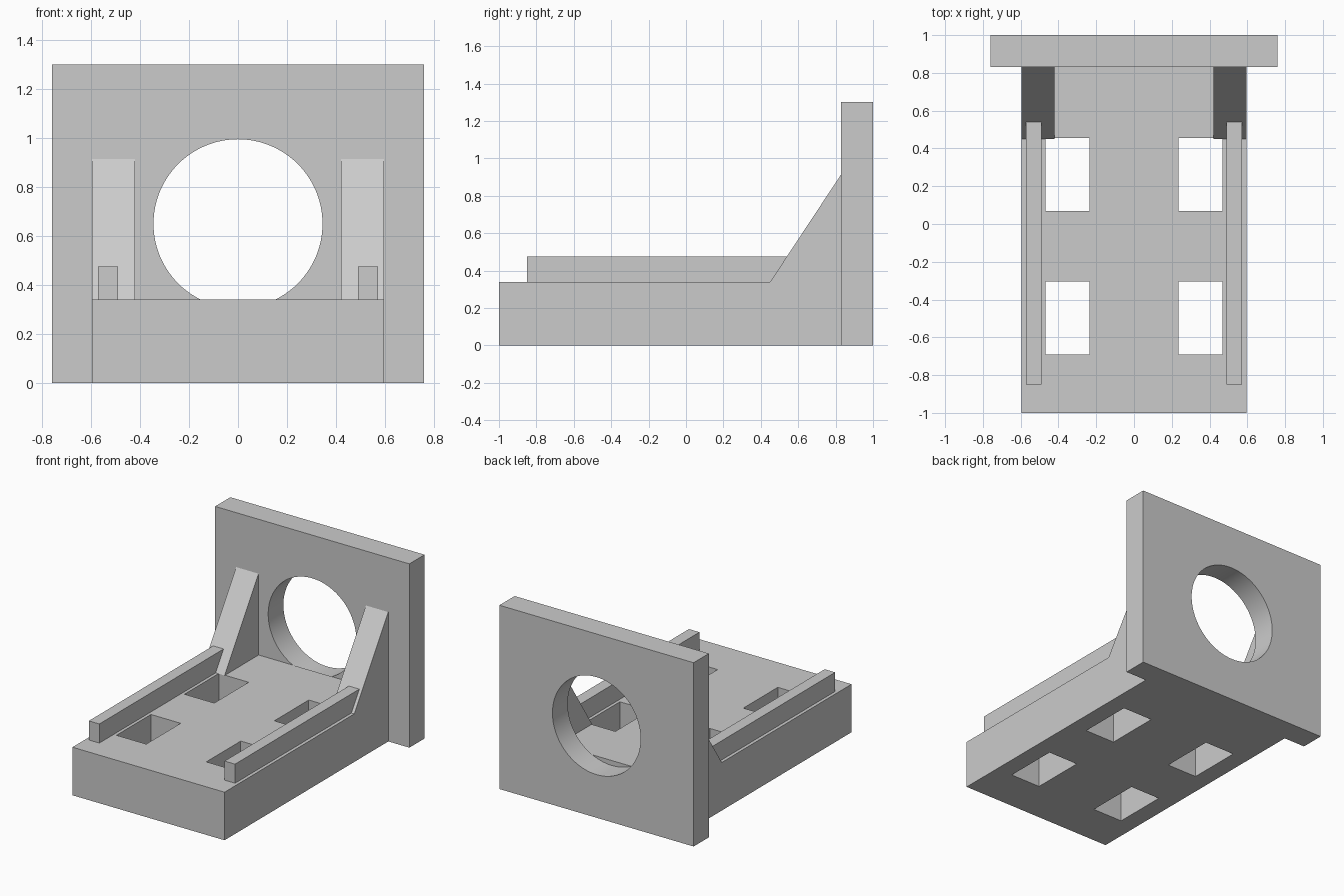
import bpy
import bmesh
from math import pi
from mathutils import Vector

if "Cube" in bpy.data.objects:
    bpy.data.objects.remove(bpy.data.objects["Cube"])

grey = bpy.data.materials.new("light grey")
GREY = (0.6, 0.6, 0.6, 1)
grey.use_nodes = True
grey.diffuse_color = GREY
grey.node_tree.nodes["Principled BSDF"].inputs["Base Color"].default_value = GREY

BASE_HALF, BASE_TOP = 0.595, 0.34
PLATE_FRONT, PLATE_HALF, PLATE_TOP = 0.83, 0.76, 1.3


def prism(name, profile, x0, x1):
    """Extrude a (y, z) profile from x0 to x1."""
    bm = bmesh.new()
    face = bm.faces.new([bm.verts.new((x0, y, z)) for y, z in profile])
    out = bmesh.ops.extrude_face_region(bm, geom=[face])
    moved = [v for v in out["geom"] if isinstance(v, bmesh.types.BMVert)]
    bmesh.ops.translate(bm, verts=moved, vec=Vector((x1 - x0, 0, 0)))
    bmesh.ops.recalc_face_normals(bm, faces=bm.faces)
    mesh = bpy.data.meshes.new(name)
    bm.to_mesh(mesh)
    bm.free()
    mesh.materials.append(grey)
    obj = bpy.data.objects.new(name, mesh)
    bpy.context.collection.objects.link(obj)
    return obj


def box(name, x, y, z):
    return prism(name, [(y[0], z[0]), (y[1], z[0]), (y[1], z[1]), (y[0], z[1])], *x)


def cut(obj, cutter):
    """Subtract the cutter from the object and discard the cutter."""
    cutter.hide_render = True
    mod = obj.modifiers.new("cut", "BOOLEAN")
    mod.operation, mod.solver, mod.object = "DIFFERENCE", "EXACT", cutter
    bpy.context.view_layer.objects.active = obj
    bpy.ops.object.modifier_apply(modifier=mod.name)
    bpy.data.objects.remove(cutter)


# Base slab with four through slots
base = box("base", (-BASE_HALF, BASE_HALF), (-1, PLATE_FRONT), (0, BASE_TOP))
for side in (-1, 1):
    for y in ((-0.69, -0.305), (0.07, 0.455)):
        xs = sorted((side * 0.235, side * 0.468))
        cut(base, box("slot_cutter", xs, y, (-0.1, 0.5)))

# Upright plate with a round opening
plate = box("back_plate", (-PLATE_HALF, PLATE_HALF), (PLATE_FRONT, 1), (0, PLATE_TOP))
bpy.ops.mesh.primitive_cylinder_add(vertices=96, radius=0.345, depth=1,
                                    location=(0, 0.9, 0.65), rotation=(pi / 2, 0, 0))
opening = bpy.context.object
opening.data.materials.append(grey)
cut(plate, opening)
bpy.ops.object.select_all(action="DESELECT")
plate.select_set(True)
bpy.context.view_layer.objects.active = plate
bpy.ops.object.shade_smooth_by_angle()

# Sloped gussets and the rails that run into them
for side, label in ((1, "left"), (-1, "right")):
    prism(label + "_gusset",
          [(0.45, BASE_TOP), (PLATE_FRONT, BASE_TOP), (PLATE_FRONT, 0.915)],
          side * 0.42, side * BASE_HALF)
    prism(label + "_rail",
          [(-0.85, BASE_TOP), (0.45, BASE_TOP), (0.54, 0.475), (-0.85, 0.475)],
          side * 0.49, side * 0.572)
